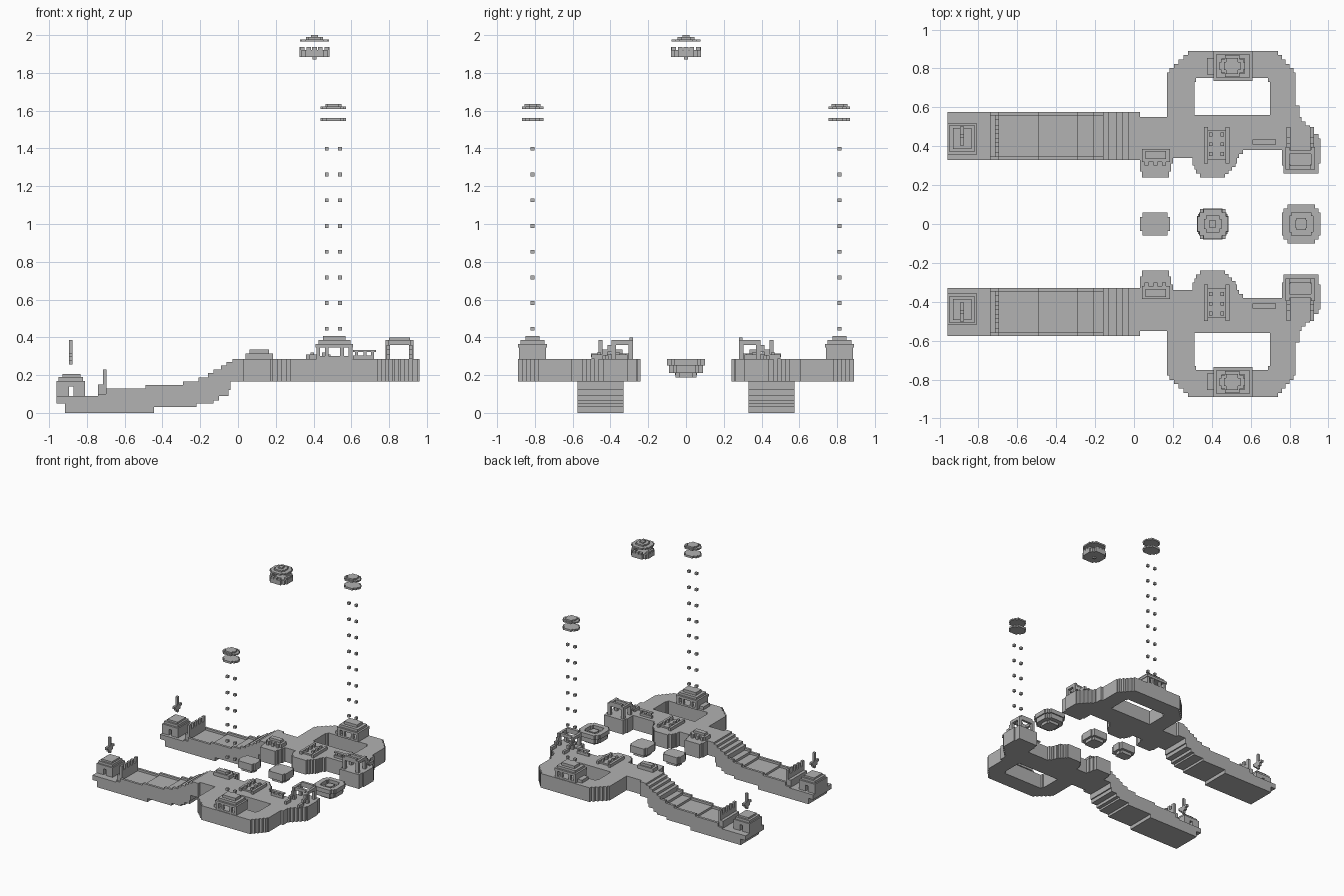
import bpy, bmesh
from mathutils import Vector

if "Cube" in bpy.data.objects:
    bpy.data.objects.remove(bpy.data.objects["Cube"])

stone = bpy.data.materials.new("stone_grey")
stone.diffuse_color = (0.445, 0.445, 0.445, 1)
stone.use_nodes = True
stone.node_tree.nodes["Principled BSDF"].inputs["Base Color"].default_value = stone.diffuse_color


def finish(name, bm, mirror):
    bmesh.ops.recalc_face_normals(bm, faces=bm.faces[:])
    me = bpy.data.meshes.new(name)
    bm.to_mesh(me)
    bm.free()
    me.materials.append(stone)
    ob = bpy.data.objects.new(name, me)
    bpy.context.collection.objects.link(ob)
    if mirror:
        m = ob.modifiers.new("mirror", 'MIRROR')
        m.use_axis = (False, True, False)
        m.use_mirror_merge = False
    return ob


def boxes(name, items, mirror=True):
    """Each item is (x0, x1, y0, y1, z0, z1)."""
    bm = bmesh.new()
    for x0, x1, y0, y1, z0, z1 in items:
        vs = bmesh.ops.create_cube(bm, size=1)["verts"]
        for v in vs:
            v.co = ((x0 + x1) / 2 + v.co.x * (x1 - x0),
                    (y0 + y1) / 2 + v.co.y * (y1 - y0),
                    (z0 + z1) / 2 + v.co.z * (z1 - z0))
    return finish(name, bm, mirror)


def stepped(pts, unit=0.02):
    """Turn the diagonals of a closed outline into block steps."""
    out = []
    for (x0, y0), (x1, y1) in zip(pts, pts[1:] + pts[:1]):
        out.append((x0, y0))
        dx, dy = x1 - x0, y1 - y0
        if min(abs(dx), abs(dy)) > 1e-4:
            n = max(1, round(min(abs(dx), abs(dy)) / unit))
            for i in range(n):
                x = x0 + dx * (i + 0.5) / n
                out += [(x, y0 + dy * i / n), (x, y0 + dy * (i + 1) / n)]
    return out


def stairs(pts):
    """One tread per point: run first, then rise."""
    out = [pts[0]]
    for x, z in pts[1:]:
        px, pz = out[-1]
        if abs(x - px) > 1e-4 and abs(z - pz) > 1e-4:
            out.append((x, pz))
        out.append((x, z))
    return out


def prism(name, loops, lo, hi, axis='z', mirror=True):
    """Extrude an outline (further loops are holes) along an axis."""
    place = {'z': lambda a, b: (a, b, lo), 'y': lambda a, b: (a, lo, b),
             'x': lambda a, b: (lo, a, b)}[axis]
    bm = bmesh.new()
    edges = []
    for loop in loops:
        vs = [bm.verts.new(place(a, b)) for a, b in loop]
        edges += [bm.edges.new((v, w)) for v, w in zip(vs, vs[1:] + vs[:1])]
    bmesh.ops.triangle_fill(bm, edges=edges, use_beauty=True)
    ext = bmesh.ops.extrude_face_region(bm, geom=bm.faces[:], use_keep_orig=True)
    move = Vector([hi - lo if a == axis else 0 for a in 'xyz'])
    for v in ext["geom"]:
        if isinstance(v, bmesh.types.BMVert):
            v.co += move
    return finish(name, bm, mirror)


def octagon(cx, cy, rx, ry=None, cut=0.04):
    ry = ry or rx
    q = [(rx, ry - cut), (rx - cut, ry), (-rx + cut, ry), (-rx, ry - cut),
         (-rx, -ry + cut), (-rx + cut, -ry), (rx - cut, -ry), (rx, -ry + cut)]
    return stepped([(cx + x, cy + y) for x, y in q])


# Raised platform with the loop opening
outline = [(.03, .33), (.03, .27), (.05, .24), (.17, .24), (.19, .27), (.19, .31),
           (.21, .34), (.29, .34), (.31, .30), (.31, .28), (.35, .24), (.46, .24),
           (.53, .31), (.53, .34), (.57, .38), (.76, .38), (.76, .30), (.78, .26),
           (.94, .26), (.96, .31), (.96, .44), (.85, .55), (.85, .61), (.83, .61),
           (.83, .78), (.73, .89), (.29, .89), (.17, .78), (.17, .55), (.03, .55)]
opening = [(.31, .56), (.70, .56), (.70, .73), (.68, .75), (.33, .75), (.31, .73)]
prism("platform", [stepped(outline), stepped(opening)], .165, .285)

# Long ramp: sunken walkway between two kerbs
top = [(-.96, .09), (-.74, .10), (-.70, .13), (-.49, .148), (-.29, .167), (-.21, .188),
       (-.16, .21), (-.13, .23), (-.09, .25), (-.06, .27), (-.03, .285), (.03, .285)]
under = [(.03, .165), (-.04, .12), (-.05, .09), (-.10, .066), (-.13, .05), (-.22, .03),
         (-.445, 0), (-.915, .05), (-.96, .05)]
sunk = [(x, z - (.018 if -.72 < x < -.2 else 0)) for x, z in top]
prism("ramp_walkway", [stairs(sunk + under)], .35, .555, 'y')
for n, y in (("inner", .33), ("outer", .555)):
    prism("ramp_kerb_" + n, [stairs(top + under)], y, y + .02, 'y')

# Hut at the foot of the ramp, with a doorway through it
boxes("foot_hut", [(-.96, -.895, .355, .52, .09, .17), (-.87, -.81, .355, .52, .09, .17),
                   (-.895, -.87, .355, .52, .14, .17),
                   (-.95, -.82, .37, .51, .17, .19), (-.93, -.835, .385, .495, .19, .205)])

# Arrow over the hut
boxes("arrow", [(-.895, -.875, .4525 - w, .4525 + w, z, z + h) for w, z, h in
                ((.01, .255, .02), (.03, .275, .02), (.05, .295, .02), (.01, .315, .07))])

# Barrier beyond the hut
boxes("barrier", [(-.74, -.715, .345, .56, .09, .15), (-.715, -.695, .345, .56, .1, .19)] +
      [(-.715, -.695, y, y + .025, .19, .23) for y in (.345, .395, .44, .485, .535)])

# Small guard post on the first bastion
boxes("guard_post", [(.04, .185, .32, .385, .285, .315), (.06, .165, .335, .375, .315, .335)] +
      [(x, x + .02, .30, .32, .285, .315) for x in (.055, .1, .145)])

# Low railed hatch on the middle bastion
boxes("hatch", [(.36, .38, .31, .50, .285, .31), (.47, .49, .31, .50, .285, .31),
                (.38, .47, .33, .48, .285, .298)] +
      [(x, x + .018, y, y + .02, .298, .32) for x in (.385, .445) for y in (.35, .40, .45)])

# Fence along the inner edge
boxes("fence", [(.61, .72, .41, .43, .285, .305), (.61, .73, .41, .435, .322, .332)] +
      [(x, x + .015, .415, .43, .305, .322) for x in (.62, .665, .705)])

# Gatehouse: four posts, beams, roof and sloping braces
boxes("gatehouse", [(x, x + .025, y, y + .025, .285, .36) for x in (.78, .905) for y in (.28, .37)] +
      [(.78, .80, .28, .395, .36, .385), (.91, .93, .28, .395, .36, .385),
       (.78, .93, .28, .30, .36, .385), (.79, .92, .36, .38, .36, .385),
       (.80, .91, .28, .30, .385, .40)])
for n, x in (("left", .785), ("right", .905)):
    prism("gate_brace_" + n,
          [stepped([(.38, .36), (.40, .36), (.46, .31), (.50, .31), (.50, .285), (.45, .285), (.38, .34)])],
          x, x + .02, 'x')

# Watch tower: end walls, window piers and stepped roof
boxes("watch_tower", [(.415, .605, .74, .885, .285, .30),
                      (.415, .435, .74, .885, .30, .345), (.585, .605, .74, .885, .30, .345)] +
      [(x, x + .02, y, y + .02, .30, .345) for x in (.46, .54) for y in (.74, .865)] +
      [(.41, .61, .735, .89, .345, .365), (.425, .595, .75, .875, .365, .385),
       (.45, .57, .775, .85, .385, .408), (.375, .415, .77, .855, .285, .31)])

# Two columns of floating blocks rising from the tower
boxes("floating_blocks", [(x - .01, x + .01, .802, .822, .435 + .1362 * i, .455 + .1362 * i)
                          for x in (.47, .54) for i in range(8)])

# Paired discs over the tower
prism("lower_disc", [octagon(.505, .8125, .067, .057)], 1.545, 1.562)
prism("upper_disc", [octagon(.505, .8125, .067, .057)], 1.61, 1.622)
prism("disc_cap", [octagon(.505, .8125, .042, cut=.022)], 1.622, 1.634)

# Floating crown in the centre
C = .405
prism("crown_base", [octagon(C, 0, .08)], 1.885, 1.905, mirror=False)
prism("crown_wall", [octagon(C, 0, .08), octagon(C, 0, .058, cut=.025)], 1.905, 1.922, mirror=False)
boxes("crown_studs", [(C + a - .012, C + a + .012, b - .012, b + .012, 1.915, 1.937)
                      for a, b in ((.068, 0), (-.068, 0), (0, .068), (0, -.068),
                                   (.066, .03), (.066, -.03), (-.066, .03), (-.066, -.03),
                                   (.03, .066), (.03, -.066), (-.03, .066), (-.03, -.066))] +
      [(C - .01, C + .01, -.01, .01, 1.872, 1.885)], False)
prism("crown_lid", [octagon(C, 0, .078)], 1.965, 1.978, mirror=False)
prism("crown_lid_top", [octagon(C, 0, .045, cut=.02)], 1.978, 1.99, mirror=False)
boxes("crown_tip", [(C - .018, C + .018, -.018, .018, 1.99, 2.0)], False)

# Floating islands between the two halves
for n, x, rx, ry in (("first", .107, .077, .06), ("second", C, .077, .077)):
    prism(n + "_island", [octagon(x, 0, rx, ry, .025)], .225, .285, mirror=False)
    prism(n + "_island_keel", [octagon(x, 0, rx - .02, ry - .02, .02)], .20, .225, mirror=False)

# Round basin: rim, floor, tapering underside and studs
prism("basin_rim", [octagon(.86, 0, .10), octagon(.86, 0, .06, cut=.02)], .25, .285, mirror=False)
prism("basin_floor", [octagon(.86, 0, .09)], .21, .255, mirror=False)
prism("basin_keel", [octagon(.86, 0, .055, cut=.02)], .187, .21, mirror=False)
prism("basin_plinth", [octagon(.86, 0, .03, cut=.01)], .255, .275, mirror=False)
